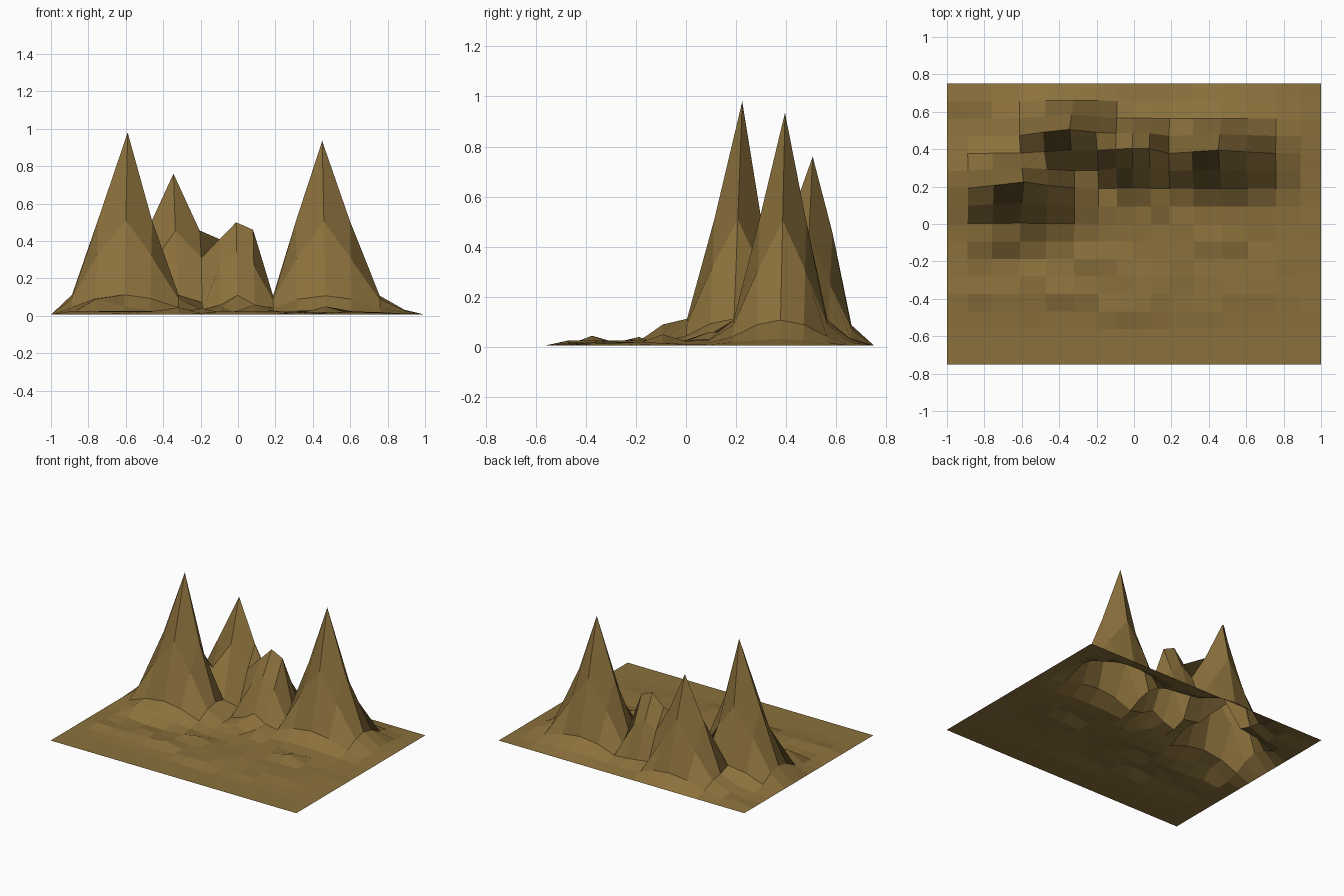
import bpy, bmesh, random

if "Cube" in bpy.data.objects:
    bpy.data.objects.remove(bpy.data.objects["Cube"])

random.seed(4)
BASE = 0.006
N = 8                                   # cells from centre to edge, both ways
HALF_X = [0, .09, .19, .32, .47, .61, .76, .89, 1]
STEP_Y = 0.75 / N

# Peaks: grid column, grid row, tip height, sideways lean of the tip, inner ring share
PEAKS = [
    (-5, 2, .98, .02, .037, .52),
    (4, 4, .935, -.02, .02, .54),
    (-3, 5, .76, -.025, .037, .6),
]
# Share of the tip height kept by the outer rings around each tip
FALLOFF = {(0, 0): 1, (1, 1): .33, (0, 2): .115, (1, 2): .095,
           (2, 2): .045, (0, 3): .035, (1, 3): .03, (2, 3): .02}
# Blunt middle hill and small foothills: (column, row) -> height
HILL = {(0, 4): .5, (1, 4): .46, (-1, 4): .41, (-2, 4): .31,
        (-1, 3): .27, (0, 3): .34, (1, 3): .27,
        (-1, 5): .27, (0, 5): .32, (1, 5): .27,
        (-1, 2): .06, (0, 2): .11, (1, 2): .06, (0, 6): .06, (1, 6): .05}
FOOT = {(-6, -1): .09, (-5, -1): .05, (4, -1): .05, (-2, -2): .04,
        (-3, -4): .045, (1, -5): .025, (1, 1): .06, (-1, 1): .05}


def grid_point(i, j):
    x = HALF_X[abs(i)] * (1 if i >= 0 else -1)
    y = j * STEP_Y
    edge = max(abs(i), abs(j)) == N
    rough = 0 if edge or j < -5 else random.uniform(0, .022)
    z, dx, dy = BASE + rough, 0, 0
    if edge:
        return x, y, BASE
    for ci, cj, tip, lx, ly, inner in PEAKS:
        ring = tuple(sorted((abs(i - ci), abs(j - cj))))
        share = inner if ring == (0, 1) else FALLOFF.get(ring, 0)
        if share * tip > z:
            z, dx, dy = share * tip, lx * share, ly * share
    hill = HILL.get((i, j), 0)
    if hill > z:
        z, dx, dy = hill, -.02 * hill, .06 * hill
    z = max(z, FOOT.get((i, j), 0))
    return x + dx, y + dy, z


# Terrain sheet
bm = bmesh.new()
span = range(-N, N + 1)
rows = [[bm.verts.new(grid_point(i, j)) for i in span] for j in span]
for a, b in zip(rows, rows[1:]):
    for k in range(2 * N):
        bm.faces.new((a[k], a[k + 1], b[k + 1], b[k]))
mesh = bpy.data.meshes.new("mountain_terrain")
bm.to_mesh(mesh)
bm.free()
terrain = bpy.data.objects.new("mountain_terrain", mesh)
bpy.context.collection.objects.link(terrain)

# Earth colour
earth = bpy.data.materials.new("earth")
earth.diffuse_color = (.26, .165, .045, 1)
earth.use_nodes = True
earth.node_tree.nodes["Principled BSDF"].inputs["Base Color"].default_value = earth.diffuse_color
mesh.materials.append(earth)
